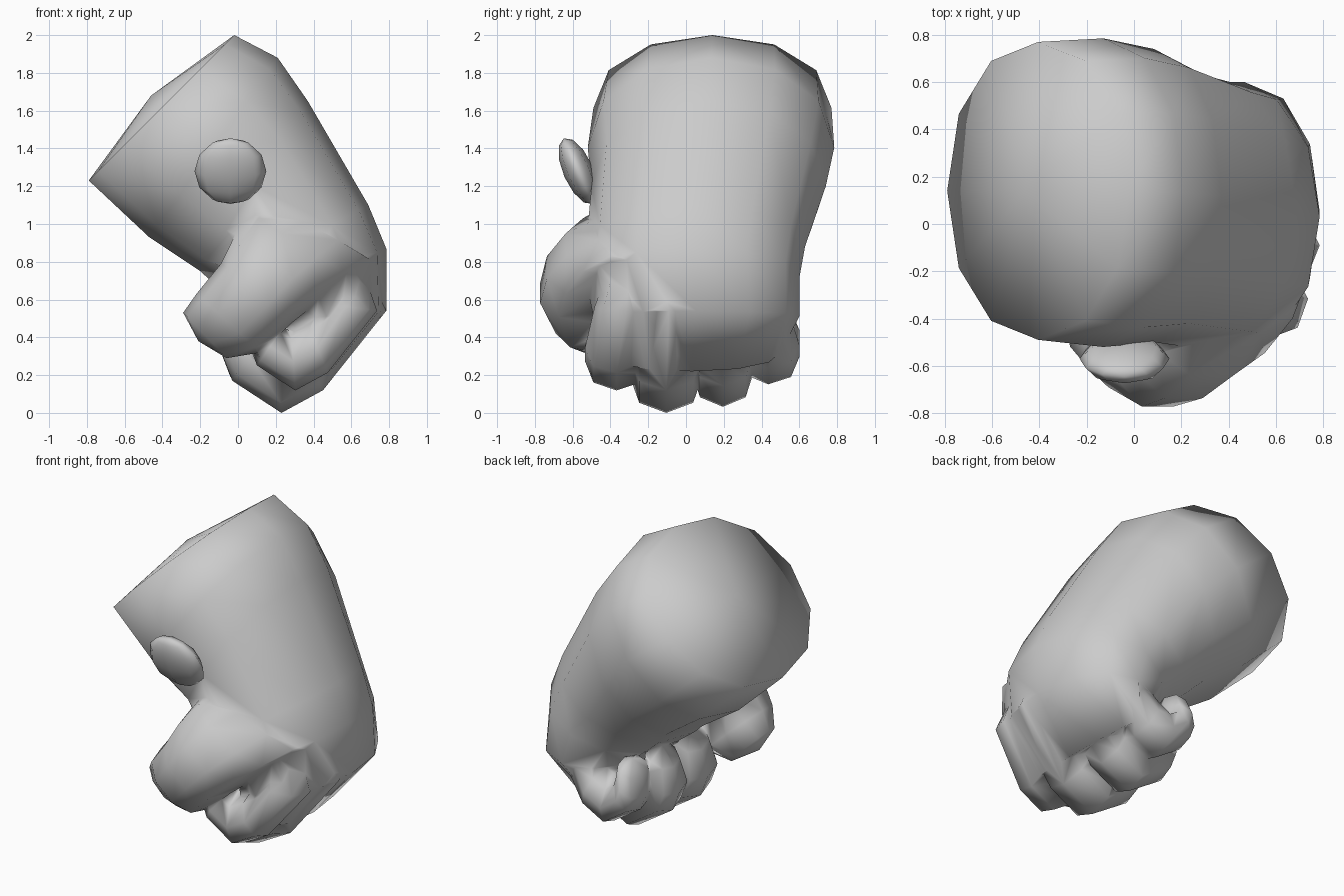
import bpy, bmesh
from math import sin, cos, pi, radians

if "Cube" in bpy.data.objects:
    bpy.data.objects.remove(bpy.data.objects["Cube"])


def spow(v, e):
    return abs(v) ** e * (1 if v >= 0 else -1)


def loft(name, sections, start, end, n=12, e=0.9):
    """Skin rings given as (x1, z1, x2, z2, ymin, ymax), closed by two pole points."""
    bm = bmesh.new()
    rings = []
    for x1, z1, x2, z2, y1, y2 in sections:
        ring = []
        for i in range(n):
            c, s = spow(cos(2*pi*i/n), e), spow(sin(2*pi*i/n), e)
            ring.append(bm.verts.new(((x1+x2)/2 + c*(x2-x1)/2,
                                      (y1+y2)/2 + s*(y2-y1)/2,
                                      (z1+z2)/2 + c*(z2-z1)/2)))
        rings.append(ring)
    for a, b in zip(rings, rings[1:]):
        for i in range(n):
            j = (i+1) % n
            bm.faces.new((a[i], a[j], b[j], b[i]))
    for ring, pole in ((rings[0], start), (rings[-1], end)):
        p = bm.verts.new(pole)
        for i in range(n):
            bm.faces.new((ring[i], ring[(i+1) % n], p))
    bmesh.ops.recalc_face_normals(bm, faces=bm.faces)
    for f in bm.faces:
        f.smooth = True
    me = bpy.data.meshes.new(name)
    bm.to_mesh(me)
    bm.free()
    ob = bpy.data.objects.new(name, me)
    bpy.context.collection.objects.link(ob)
    return ob


# wrist and back of the hand
fist = loft("fist", [
    (-0.79, 1.23, -0.02, 2.00, -0.49, 0.77),
    (-0.47, 0.93, 0.21, 1.88, -0.52, 0.785),
    (-0.20, 0.75, 0.37, 1.65, -0.50, 0.74),
    (-0.10, 0.66, 0.69, 1.10, -0.53, 0.63),
    (0.03, 0.56, 0.785, 0.87, -0.54, 0.60),
    (0.15, 0.48, 0.785, 0.54, -0.49, 0.60),
    (0.22, 0.42, 0.52, 0.22, -0.44, 0.50),
], (-0.46, 0.14, 1.68), (0.38, 0.03, 0.28), n=12, e=0.95)
parts = []

# curled fingers: one profile scaled around the knuckle
CURL = [(0.34, 0.86, 0.66, 0.90), (0.36, 0.60, 0.785, 0.54),
        (0.31, 0.46, 0.45, 0.12), (0.20, 0.40, 0.23, 0.00),
        (0.15, 0.43, -0.03, 0.17), (0.13, 0.50, -0.08, 0.30),
        (0.13, 0.60, -0.04, 0.47)]
for name, y1, y2, s, dx in (("index_finger", -0.535, -0.20, 0.78, -0.05),
                            ("middle_finger", -0.30, 0.09, 1.0, 0.0),
                            ("ring_finger", 0.03, 0.36, 0.94, -0.06),
                            ("little_finger", 0.27, 0.60, 0.72, -0.18)):
    def fx(x):
        return 0.79 + (x-0.79)*s + dx

    def fz(z):
        return 0.54 + (z-0.54)*s
    ym = (y1+y2)/2
    secs = []
    for k, (a, b, c, d) in enumerate(CURL):
        h = (y2-y1)/2 * (0.6 if k == 0 else 0.75 if k == 6 else 1)
        yc = ym * (0.8, 0.86, 1, 1, 1, 1, 1)[k]
        secs.append((fx(a), fz(b), fx(c), fz(d), yc-h, yc+h))
    parts.append(loft(name, secs, (fx(0.5), ym*0.8, fz(0.92)),
                      (fx(0.05), ym, fz(0.6)), n=8))

# thumb folded across the front, with its broad base running into the knuckle
parts.append(loft("thumb", [
    (0.15, 1.14, 0.72, 0.80, -0.48, -0.06),
    (0.06, 1.06, 0.60, 0.72, -0.65, -0.10),
    (-0.02, 0.94, 0.44, 0.60, -0.75, -0.14),
    (-0.09, 0.79, 0.29, 0.48, -0.785, -0.20),
    (-0.22, 0.63, 0.12, 0.32, -0.70, -0.24),
    (-0.29, 0.53, -0.06, 0.29, -0.57, -0.30),
], (0.44, -0.25, 1.0), (-0.21, -0.45, 0.38), n=10))

# fuse fingers and thumb into one skin
bpy.ops.object.select_all(action='DESELECT')
bpy.context.view_layer.objects.active = fist
for p in parts:
    m = fist.modifiers.new("fuse", 'BOOLEAN')
    m.operation = 'UNION'
    m.solver = 'EXACT'
    m.object = p
    bpy.ops.object.modifier_apply(modifier=m.name)
    bpy.data.objects.remove(p)
bm = bmesh.new()
bm.from_mesh(fist.data)
bmesh.ops.remove_doubles(bm, verts=bm.verts, dist=0.02)
for f in bm.faces:
    f.smooth = True
bm.to_mesh(fist.data)
bm.free()

# small flap on the front of the wrist
bpy.ops.mesh.primitive_uv_sphere_add(segments=8, ring_count=6, radius=1,
                                     location=(-0.04, -0.57, 1.28),
                                     rotation=(radians(24), 0, 0))
flap = bpy.context.object
flap.name = "wrist_flap"
flap.scale = (0.19, 0.08, 0.19)
for p in flap.data.polygons:
    p.use_smooth = True
